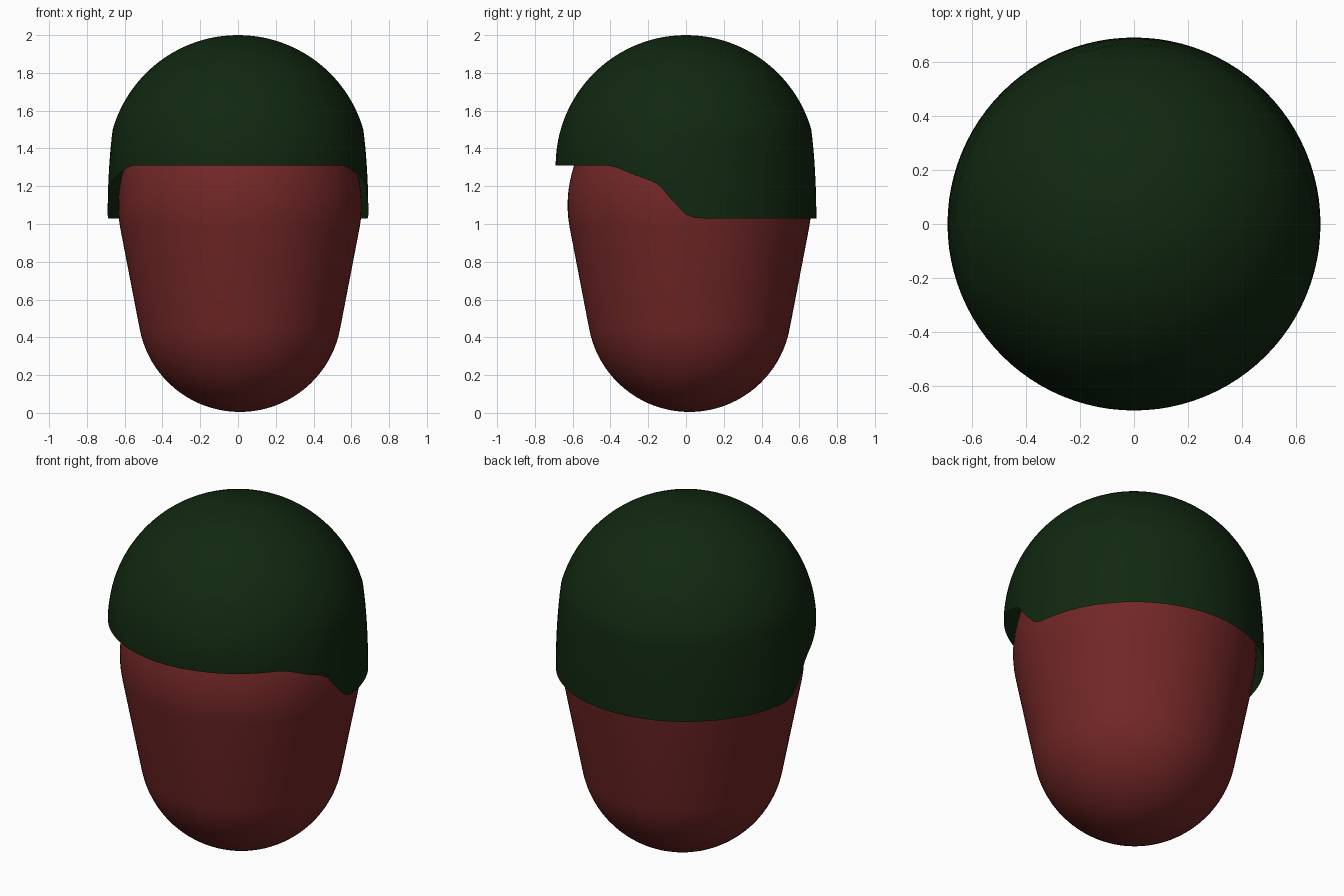
import bpy, bmesh, math

if "Cube" in bpy.data.objects:
    bpy.data.objects.remove(bpy.data.objects["Cube"])

SEG = 96

def material(name, rgb):
    m = bpy.data.materials.new(name)
    m.diffuse_color = (*rgb, 1)
    m.use_nodes = True
    m.node_tree.nodes["Principled BSDF"].inputs["Base Color"].default_value = m.diffuse_color
    return m

def lathe(name, profile, mat, centre=(0, 0), shift=None):
    """Revolve (radius, z) points; radius 0 makes a pole. shift(x, y, z) returns a new z."""
    bm = bmesh.new()
    rings = []
    for r, z in profile:
        n = 1 if r < 1e-5 else SEG
        ring = []
        for i in range(n):
            a = 2 * math.pi * i / SEG
            x, y = r * math.cos(a), r * math.sin(a)
            zz = shift(x, y, z) if shift else z
            ring.append(bm.verts.new((x + centre[0], y + centre[1], zz)))
        rings.append(ring)
    for a, b in zip(rings, rings[1:]):
        for i in range(SEG):
            j = (i + 1) % SEG
            if len(a) == 1:
                bm.faces.new((a[0], b[j], b[i]))
            elif len(b) == 1:
                bm.faces.new((a[i], a[j], b[0]))
            else:
                bm.faces.new((a[i], a[j], b[j], b[i]))
    for f in bm.faces:
        f.smooth = True
    me = bpy.data.meshes.new(name)
    bm.to_mesh(me)
    bm.free()
    me.materials.append(mat)
    ob = bpy.data.objects.new(name, me)
    bpy.context.collection.objects.link(ob)
    return ob

red = material("dark red", (0.17, 0.02, 0.02))
green = material("dark green", (0.0055, 0.021, 0.0055))

# Head: tapered capsule, small sphere below and larger one above
def arc(radius, zc, a0, a1, n):
    angles = [math.radians(a0 + (a1 - a0) * i / n) for i in range(n + 1)]
    return [(max(0, radius * math.cos(a)), zc + radius * math.sin(a)) for a in angles]

head_profile = arc(0.54, 0.545, -90, -10.5, 20) + arc(0.645, 1.1, -10.5, 90, 24)
lathe("head", head_profile, red, (0.01, 0.018))

# Helmet: open half sphere whose rim is pulled down at the sides and back
R, BASE, BAND = 0.69, 1.31, 16
RIM = [(-0.40, 1.31), (-0.34, 1.288), (-0.25, 1.25), (-0.19, 1.232), (-0.14, 1.205),
       (-0.075, 1.125), (0.0, 1.05), (0.03, 1.035), (0.06, 1.03)]

def rim_height(y):
    if y <= RIM[0][0]:
        return RIM[0][1]
    for (y0, z0), (y1, z1) in zip(RIM, RIM[1:]):
        if y <= y1:
            return z0 + (z1 - z0) * (y - y0) / (y1 - y0)
    return RIM[-1][1]

def pull_rim(x, y, z):
    el = math.degrees(math.asin(min(1, (z - BASE) / R)))
    w = max(0, 1 - el / BAND) ** 1.1
    r = max(math.hypot(x, y), 1e-6)
    return z + (rim_height(y / r * R) - BASE) * w

helmet_profile = arc(R, BASE, 0, 16, 8) + arc(R, BASE, 16, 90, 24)[1:]
lathe("helmet", helmet_profile, green, shift=pull_rim)
